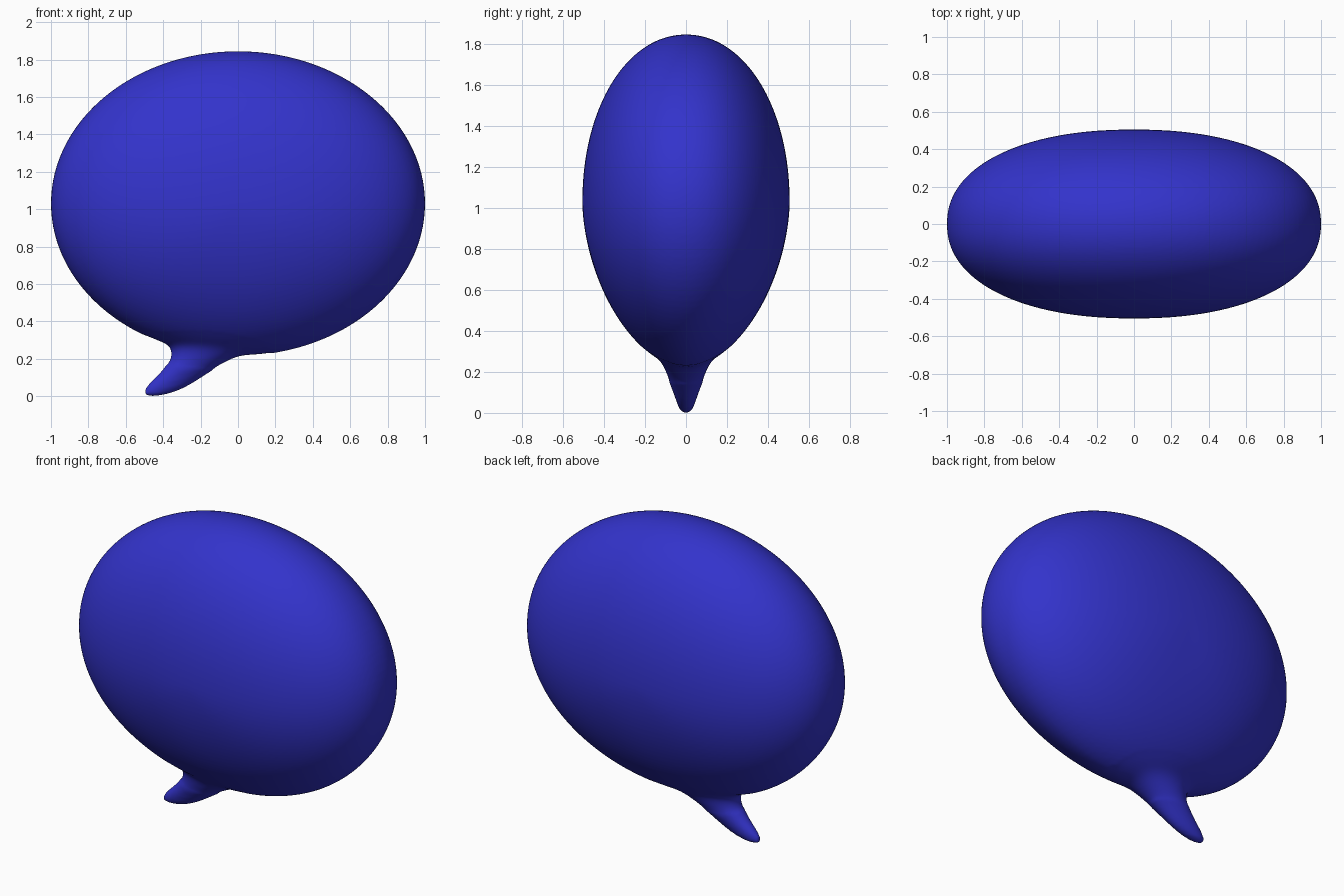
import bpy, bmesh
from math import sin, cos, pi, hypot
from mathutils import Vector

if "Cube" in bpy.data.objects:
    bpy.data.objects.remove(bpy.data.objects["Cube"])

blue = bpy.data.materials.new("blue")
blue.diffuse_color = (0.033, 0.033, 0.6, 1)
blue.use_nodes = True
blue.node_tree.nodes["Principled BSDF"].inputs["Base Color"].default_value = blue.diffuse_color


def make_object(name, bm):
    bmesh.ops.recalc_face_normals(bm, faces=bm.faces)
    mesh = bpy.data.meshes.new(name)
    bm.to_mesh(mesh)
    bm.free()
    mesh.materials.append(blue)
    obj = bpy.data.objects.new(name, mesh)
    bpy.context.collection.objects.link(obj)
    return obj


# Bubble body: rounded ellipsoid, full at the sides and tapering to the bottom
bm = bmesh.new()
bmesh.ops.create_uvsphere(bm, u_segments=128, v_segments=64, radius=1)
for v in bm.verts:
    x, z, y = v.co
    rho = hypot(x, z)
    p, k = 2.2, 0
    if rho > 1e-5:
        s = z / rho
        p -= (0.15 if s > 0 else 0.42) * s * s
        k = rho ** (2 / p - 1)
    depth = abs(y) ** (2 / p) * (1 if y > 0 else -1)
    v.co = (x * k, 0.505 * depth, 1.03 + 0.814 * z * k)
body = make_object("speech_bubble", bm)

# Tail: horizontal oval sections (z, left x, right x, half depth)
sections = [(0.36, -0.40, 0.26, 0.16), (0.29, -0.385, 0.22, 0.145),
            (0.25, -0.358, 0.13, 0.125), (0.22, -0.357, 0.02, 0.11),
            (0.18, -0.372, -0.07, 0.095), (0.12, -0.42, -0.165, 0.07),
            (0.07, -0.475, -0.24, 0.052), (0.035, -0.502, -0.305, 0.04),
            (0.012, -0.503, -0.37, 0.028), (0.0, -0.49, -0.44, 0.013)]
N = 24
bm = bmesh.new()
rings = []
for z, left, right, hy in sections:
    cx, hx = (left + right) / 2, (right - left) / 2
    rings.append([bm.verts.new((cx + hx * cos(2 * pi * i / N),
                                hy * sin(2 * pi * i / N), z)) for i in range(N)])
for a, b in zip(rings, rings[1:]):
    for i in range(N):
        j = (i + 1) % N
        bm.faces.new((a[i], a[j], b[j], b[i]))
bm.faces.new(rings[0])
bm.faces.new(rings[-1])
tail = make_object("tail", bm)
tail.modifiers.new("smooth", "SUBSURF").levels = 2
tail.hide_render = True

# Merge the tail into the body and even out the mesh
join = body.modifiers.new("join_tail", "BOOLEAN")
join.operation = "UNION"
join.solver = "EXACT"
join.object = tail
remesh = body.modifiers.new("even_mesh", "REMESH")
remesh.mode = "VOXEL"
remesh.voxel_size = 0.014
bpy.context.view_layer.objects.active = body
body.select_set(True)
for name in ("join_tail", "even_mesh"):
    bpy.ops.object.modifier_apply(modifier=name)
bpy.data.objects.remove(tail)

# Blend the joint between tail and body
bm = bmesh.new()
bm.from_mesh(body.data)
bm.verts.ensure_lookup_table()
centre = Vector((-0.16, 0, 0.28))
scale = Vector((1 / 0.36, 1 / 0.26, 1 / 0.14))
joint = [v for v in bm.verts if ((v.co - centre) * scale).length < 1]
for _ in range(30):
    bmesh.ops.smooth_vert(bm, verts=joint, factor=0.5,
                          use_axis_x=True, use_axis_y=True, use_axis_z=True)
bm.to_mesh(body.data)
bm.free()
body.data.materials.clear()
body.data.materials.append(blue)
bpy.ops.object.shade_smooth()
